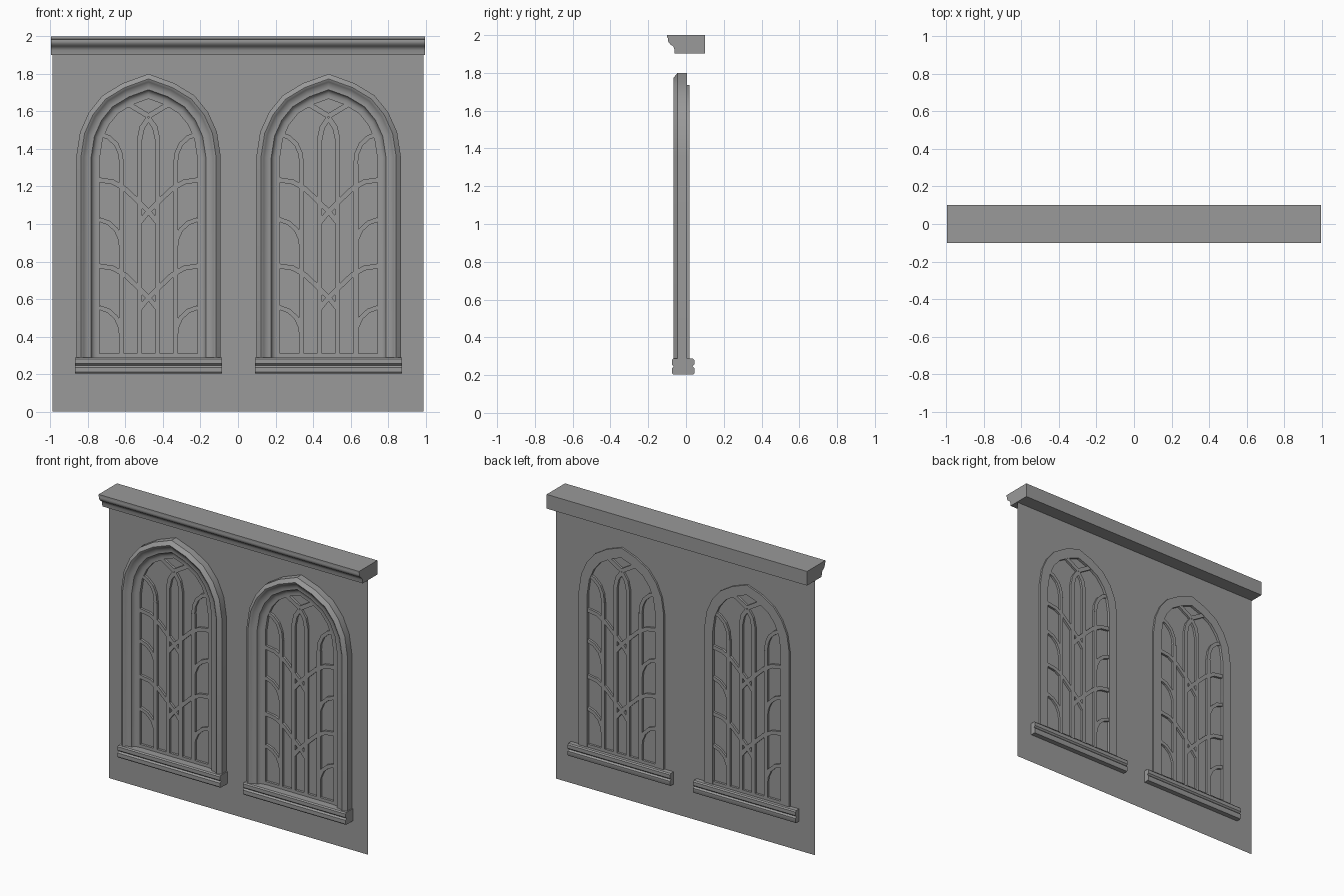
import bpy
import bmesh
from mathutils import Vector

if "Cube" in bpy.data.objects:
    bpy.data.objects.remove(bpy.data.objects["Cube"])

WALL_Y = 0.005
HALF = 0.99
CENTRES = (-0.477, 0.483)

# Dark grey stone
stone = bpy.data.materials.new("dark_stone")
stone.diffuse_color = (0.32, 0.32, 0.32, 1)
stone.use_nodes = True
stone.node_tree.nodes["Principled BSDF"].inputs["Base Color"].default_value = stone.diffuse_color


def offset(path, d):
    """Shift an open x-z path to its right-hand side by d, with mitred corners."""
    pts = [Vector(p) for p in path]
    dirs = [(b - a).normalized() for a, b in zip(pts, pts[1:])]
    nrm = [Vector((t.y, -t.x)) for t in dirs]
    out = []
    for i, p in enumerate(pts):
        a, b = nrm[max(i - 1, 0)], nrm[min(i, len(nrm) - 1)]
        out.append(p + (a + b) / (1 + a.dot(b)) * d)
    return out


def sweep(bm, path, profile):
    """Sweep a closed profile of (sideways offset, y) along an x-z path."""
    cols = [[bm.verts.new((p.x, y, p.y)) for p in offset(path, d)] for d, y in profile]
    for c, n in zip(cols, cols[1:] + cols[:1]):
        for i in range(len(path) - 1):
            bm.faces.new((c[i], c[i + 1], n[i + 1], n[i]))
    bm.faces.new([c[0] for c in cols])
    bm.faces.new([c[-1] for c in reversed(cols)])


def finish(bm, name, xs=(0,), recalc=True, smooth=0):
    if recalc:
        bmesh.ops.recalc_face_normals(bm, faces=bm.faces[:])
    mesh = bpy.data.meshes.new(name)
    bm.to_mesh(mesh)
    bm.free()
    mesh.materials.append(stone)
    if smooth:
        mesh.shade_smooth()
        mesh.set_sharp_from_angle(angle=smooth)
    for x in xs:
        ob = bpy.data.objects.new(name, mesh)
        ob.location.x = x
        bpy.context.collection.objects.link(ob)


def beam(name, half, profile_yz, xs=(0,)):
    """Straight moulding along x from a (y, z) profile."""
    bm = bmesh.new()
    sweep(bm, [(-half, 0), (half, 0)], [(-z, y) for y, z in profile_yz])
    finish(bm, name, xs, smooth=0.7)


# Pointed arch outline, left foot to right foot
side = [(0.385, 0.27), (0.385, 1.36), (0.365, 1.49), (0.318, 1.595), (0.245, 1.685), (0.138, 1.75)]
arch = [(-x, z) for x, z in side] + [(0, 1.8)] + side[::-1]

# Thin wall with two arched openings
bm = bmesh.new()
loops = [[Vector(p) for p in ((-HALF, 0), (HALF, 0), (HALF, 1.91), (-HALF, 1.91))]]
loops += [[p + Vector((cx, 0)) for p in offset(arch, 0.06)] for cx in CENTRES]
edges = []
for lp in loops:
    vs = [bm.verts.new((p.x, WALL_Y, p.y)) for p in lp]
    edges += [bm.edges.new((a, b)) for a, b in zip(vs, vs[1:] + vs[:1])]
bmesh.ops.triangle_fill(bm, edges=edges, use_beauty=True, normal=(0, -1, 0))
finish(bm, "wall", recalc=False)

# Cornice with an ogee front
beam("cornice", 0.996, [
    (0.1, 1.902), (0.1, 2.0), (-0.1, 2.0), (-0.1, 1.987), (-0.094, 1.984), (-0.096, 1.972),
    (-0.092, 1.961), (-0.084, 1.952), (-0.074, 1.945), (-0.066, 1.937), (-0.062, 1.926), (-0.06, 1.902)])

# Moulded arch frames
bm = bmesh.new()
sweep(bm, arch, [
    (0, 0.004), (0, -0.045), (0.025, -0.066), (0.031, -0.064), (0.04, -0.055), (0.05, -0.048),
    (0.066, -0.043), (0.079, -0.043), (0.083, -0.034), (0.09, -0.026), (0.1, -0.021), (0.113, -0.019),
    (0.125, -0.019), (0.125, 0.018), (0.06, 0.018), (0.06, 0.004)])
finish(bm, "arch_frame", CENTRES, smooth=0.6)

# Window panes
bm = bmesh.new()
bm.faces.new([bm.verts.new((p.x, 0.0, p.y)) for p in reversed(offset(arch, 0.12))])
finish(bm, "window_pane", CENTRES, recalc=False)

# Tracery of bars and branching arcs, mirrored left and right
bm = bmesh.new()


def strip(path, width=0.028):
    w = width / 2
    for s in (1, -1):
        sweep(bm, [(s * x, z) for x, z in path], [(-w, -0.016), (w, -0.016), (w, 0.015), (-w, 0.015)])


strip([(0.048, 0.28), (0.048, 1.45), (0.034, 1.515), (0, 1.565)])
strip([(0, 1.575), (0.125, 1.65)])
strip([(0.144, 0.28), (0.144, 1.32)])
strip([(0, 0.295), (0.262, 0.295)])
for zc in (1.067, 0.608):
    strip([(-0.262, zc + 0.168), (-0.19, zc + 0.157), (-0.125, zc + 0.12),
           (-0.064, zc + 0.062), (0, zc), (0.048, zc - 0.06)], 0.026)
for zs in (1.32, 0.864, 0.395):
    strip([(0.144, zs), (0.15, zs + 0.055), (0.172, zs + 0.105), (0.212, zs + 0.142), (0.262, zs + 0.16)], 0.024)
finish(bm, "tracery", CENTRES)

# Sills: two rounded bands with a waist
beam("sill", 0.392, [
    (0.044, 0.21), (0.044, 0.236), (0.034, 0.246), (0.044, 0.256), (0.044, 0.28), (0.037, 0.288),
    (-0.068, 0.288), (-0.075, 0.28), (-0.075, 0.256), (-0.064, 0.246), (-0.074, 0.236), (-0.074, 0.21),
    (-0.068, 0.203), (0.039, 0.203)], CENTRES)
